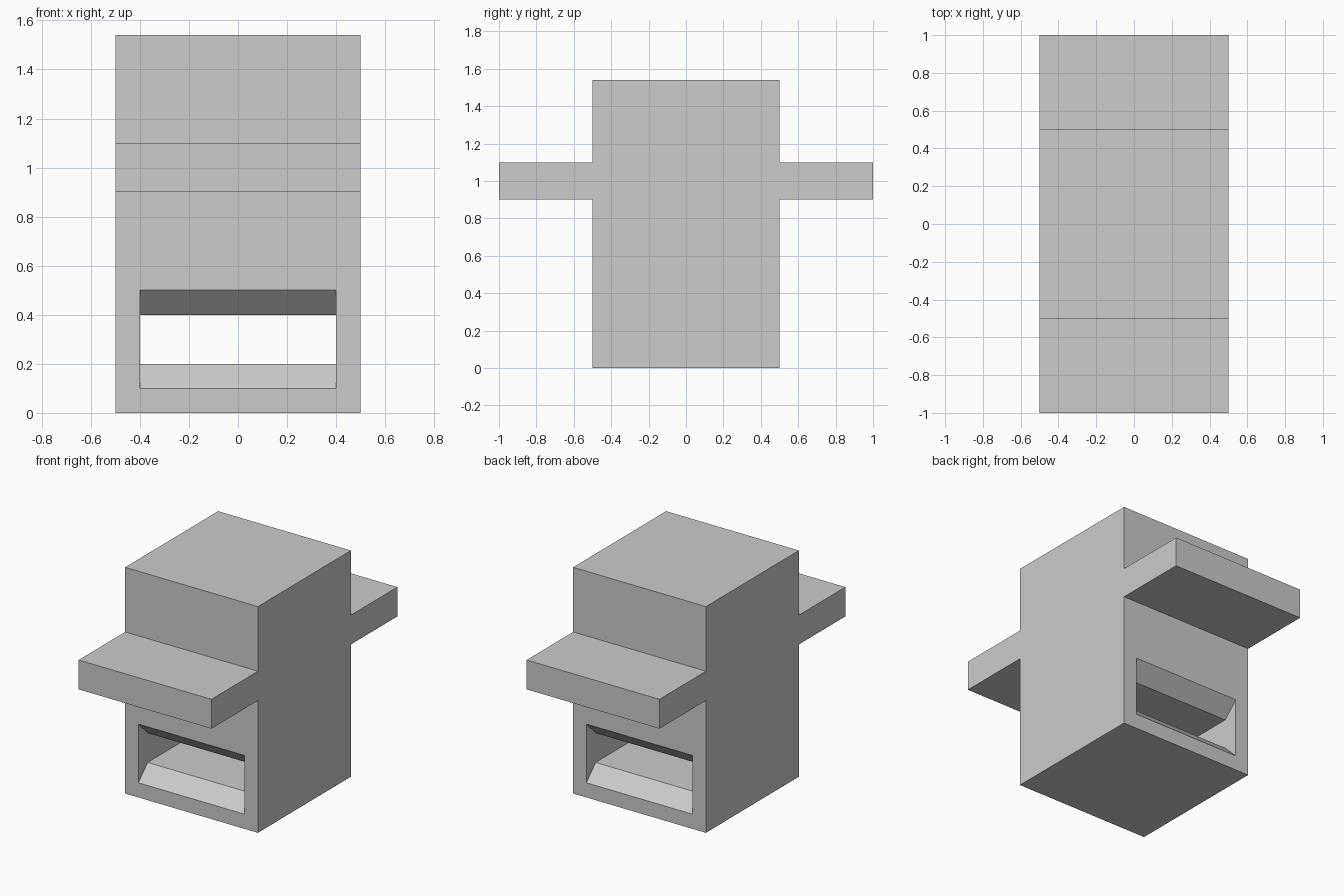
import bpy
import bmesh

old = bpy.data.objects.get("Cube")
if old:
    bpy.data.objects.remove(old, do_unlink=True)

# Single plain grey
grey = bpy.data.materials.new("plain grey")
grey.use_nodes = True
colour = (0.6, 0.6, 0.6, 1)
grey.diffuse_color = colour
grey.node_tree.nodes["Principled BSDF"].inputs["Base Color"].default_value = colour


def extrude_profile(name, points, half_width):
    """Extrude a closed side outline of (y, z) points across x."""
    bm = bmesh.new()
    face = bm.faces.new([bm.verts.new((-half_width, y, z)) for y, z in points])
    moved = bmesh.ops.extrude_face_region(bm, geom=[face])["geom"]
    verts = [v for v in moved if isinstance(v, bmesh.types.BMVert)]
    bmesh.ops.translate(bm, verts=verts, vec=(2 * half_width, 0, 0))
    bmesh.ops.recalc_face_normals(bm, faces=bm.faces[:])
    mesh = bpy.data.meshes.new(name)
    bm.to_mesh(mesh)
    bm.free()
    mesh.materials.append(grey)
    obj = bpy.data.objects.new(name, mesh)
    bpy.context.collection.objects.link(obj)
    return obj


def mirror_y(half):
    """Complete an outline from its +y half."""
    return half + [(-y, z) for y, z in reversed(half)]


# Block with a ledge on the front and back
body = extrude_profile("body_with_ledges", mirror_y([
    (0.5, 0), (0.5, 0.9), (1, 0.9), (1, 1.1), (0.5, 1.1), (0.5, 1.54)]), 0.5)

# Through tunnel with sloped sill and lintel at both mouths
cutter = extrude_profile("tunnel_cutter", mirror_y([
    (0.4, 0.2), (0.5, 0.1), (0.6, 0.1),
    (0.6, 0.5), (0.5, 0.5), (0.4, 0.4)]), 0.4)
cutter.hide_render = True

cut = body.modifiers.new("tunnel", "BOOLEAN")
cut.operation = "DIFFERENCE"
cut.solver = "EXACT"
cut.object = cutter
bpy.context.view_layer.objects.active = body
bpy.ops.object.modifier_apply(modifier=cut.name)
bpy.data.objects.remove(cutter, do_unlink=True)
